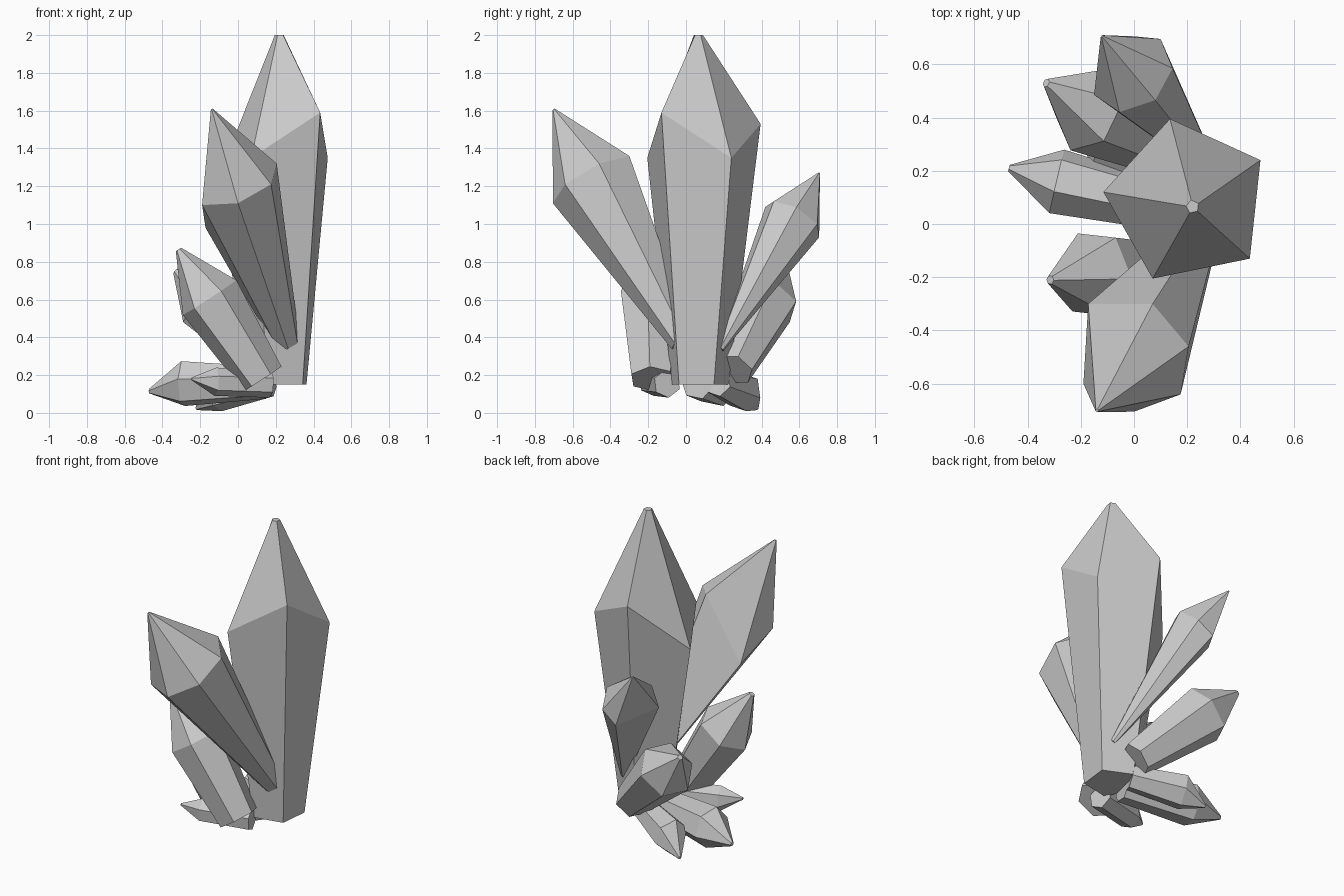
import bpy, math
from mathutils import Vector

if "Cube" in bpy.data.objects:
    bpy.data.objects.remove(bpy.data.objects["Cube"])


def regular_ring(centre, axis, radius, sides, roll):
    """Regular polygon around an axis."""
    rot = axis.to_track_quat('Z', 'Y')
    return [centre + rot @ Vector((radius * math.cos(roll + math.tau * i / sides),
                                   radius * math.sin(roll + math.tau * i / sides), 0))
            for i in range(sides)]


def crystal(name, base, shoulder, tip, base_scale, tip_scale, flat=False):
    """Faceted shaft that widens from base to shoulder, then closes to a blunt tip."""
    n = len(shoulder)
    mid = sum(shoulder, Vector()) / n

    def scaled(target, s):
        zs = 0 if flat else s
        return [Vector(target) + Vector(((p.x - mid.x) * s, (p.y - mid.y) * s,
                                         (p.z - mid.z) * zs)) for p in shoulder]

    verts = scaled(base, base_scale) + shoulder + scaled(tip, tip_scale)
    faces = [tuple(reversed(range(n))), tuple(range(2 * n, 3 * n))]
    for r in (0, n):
        for i in range(n):
            j = (i + 1) % n
            faces.append((r + i, r + j, r + n + j, r + n + i))
    mesh = bpy.data.meshes.new(name)
    mesh.from_pydata(verts, [], faces)
    mesh.update()
    obj = bpy.data.objects.new(name, mesh)
    bpy.context.collection.objects.link(obj)
    return obj


def points(*pts):
    return [Vector(p) for p in pts]


# Tall centre crystal, five-sided with an uneven shoulder
crystal("main_crystal", (0.225, 0.07, 0.15),
        points((0.475, 0.24, 1.35), (0.135, 0.395, 1.53), (-0.115, 0.12, 1.22),
               (0.07, -0.205, 1.35), (0.435, -0.13, 1.59)),
        (0.22, 0.065, 2.0), 0.5, 0.08, flat=True)

# Large crystal leaning forward
crystal("front_crystal", (0.27, -0.02, 0.36),
        points((0.0, -0.705, 1.11), (0.175, -0.64, 1.21), (0.205, -0.46, 1.32),
               (0.07, -0.30, 1.36), (-0.172, -0.30, 0.98), (-0.19, -0.60, 1.10)),
        (-0.138, -0.70, 1.605), 0.28, 0.03)

# Crystal leaning backward
crystal("back_crystal", (0.31, 0.18, 0.34),
        points((0.10, 0.695, 1.0), (0.145, 0.585, 1.09), (0.08, 0.465, 1.12),
               (-0.055, 0.42, 1.09), (-0.15, 0.485, 1.0), (0.0, 0.705, 0.93)),
        (-0.12, 0.705, 1.27), 0.12, 0.03)

# Small crystals fanned out on the left: base, shoulder centre, tip, base and shoulder radius, roll
small = [
    ("left_front_crystal", (0.13, -0.18, 0.18), (-0.15, -0.19, 0.61), (-0.315, -0.21, 0.865), 0.12, 0.17, 0.4),
    ("left_back_crystal", (0.20, 0.255, 0.23), (-0.165, 0.43, 0.59), (-0.33, 0.53, 0.75), 0.105, 0.17, 0.0),
    ("low_left_crystal", (0.14, 0.06, 0.16), (-0.29, 0.16, 0.155), (-0.47, 0.21, 0.115), 0.09, 0.125, 0.2),
    ("low_back_crystal", (0.17, 0.17, 0.16), (-0.11, 0.305, 0.11), (-0.22, 0.375, 0.025), 0.075, 0.105, 0.3),
    ("low_front_crystal", (0.17, -0.10, 0.155), (-0.12, -0.18, 0.165), (-0.245, -0.22, 0.18), 0.075, 0.075, 0.4),
]
for name, base, centre, tip, r_base, r_mid, roll in small:
    axis = Vector(centre) - Vector(base)
    ring = regular_ring(Vector(centre), axis, r_mid, 6, roll)
    crystal(name, base, ring, tip, r_base / r_mid, 0.1)
